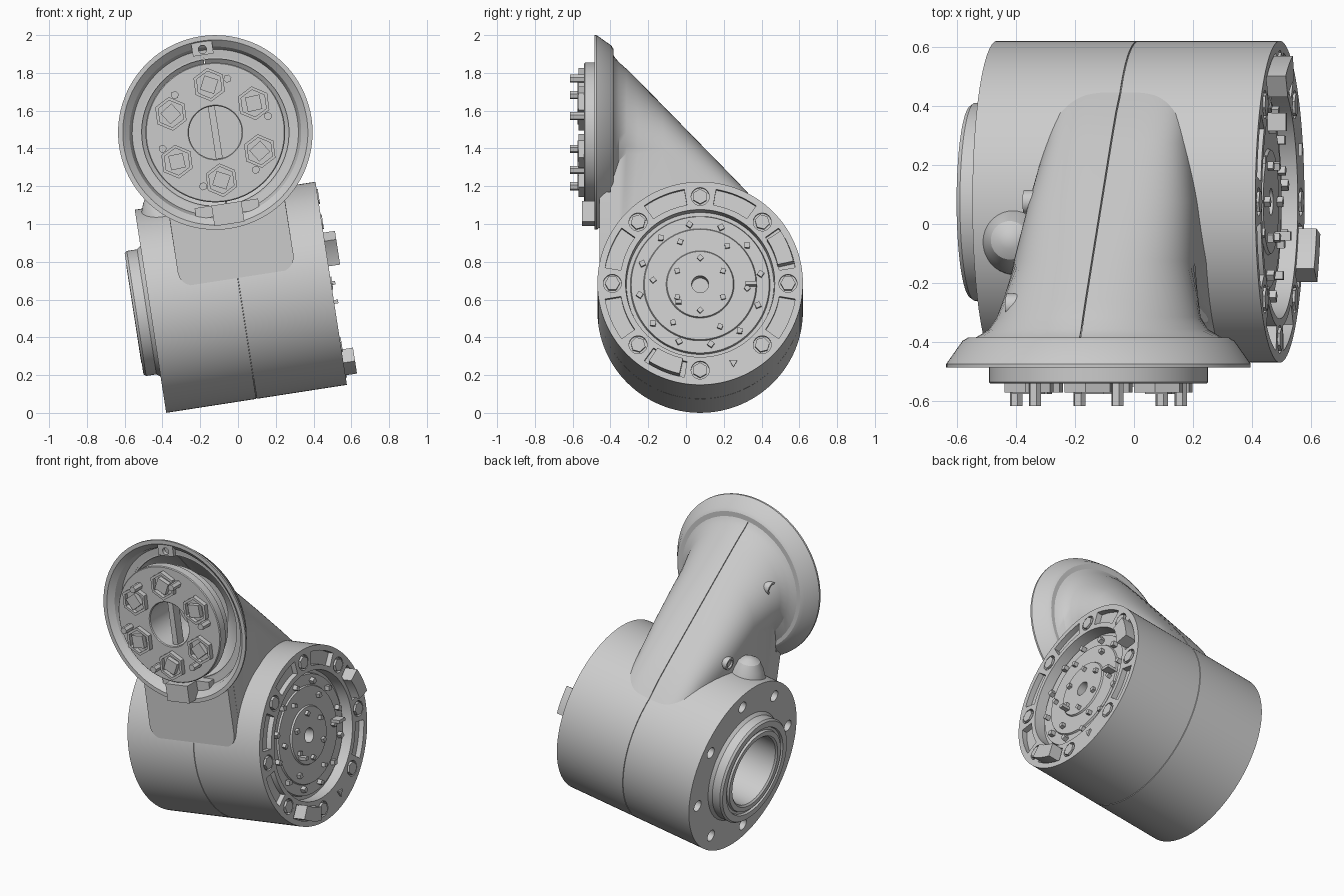
import bpy, bmesh
from math import radians, cos, sin, acos, pi
from mathutils import Matrix

if "Cube" in bpy.data.objects:
    bpy.data.objects.remove(bpy.data.objects["Cube"])

grey = bpy.data.materials.new("machined grey")
grey.use_nodes = True
COLOR = (0.6, 0.6, 0.6, 1)
grey.diffuse_color = COLOR
grey.node_tree.nodes["Principled BSDF"].inputs["Base Color"].default_value = COLOR

# Whole joint leans sideways; SIDE looks along the drum, FRONT along the flange
R, HALF, FLANGE_W = 0.544, 0.484, 0.883
BASE = Matrix.Translation((0.015, 0.075, 0.612)) @ Matrix.Rotation(radians(-8.8), 4, 'Y')
SIDE = BASE @ Matrix.Rotation(pi / 2, 4, 'Y')
FRONT = BASE @ Matrix.Translation((0, 0, FLANGE_W)) @ Matrix.Rotation(pi / 2, 4, 'X')


def finish(name, bm, frame):
    bmesh.ops.remove_doubles(bm, verts=bm.verts, dist=1e-5)
    bmesh.ops.recalc_face_normals(bm, faces=bm.faces)
    mesh = bpy.data.meshes.new(name)
    bm.to_mesh(mesh)
    bm.free()
    mesh.materials.append(grey)
    obj = bpy.data.objects.new(name, mesh)
    bpy.context.collection.objects.link(obj)
    obj.matrix_world = frame
    return obj


def lathe(name, profile, frame, steps=96):
    """Spin a (radius, height) outline round the frame's z axis."""
    bm = bmesh.new()
    vs = [bm.verts.new((r, 0, h)) for r, h in profile]
    es = [bm.edges.new(p) for p in zip(vs, vs[1:] + vs[:1])
          if p[0].co.x > 0 or p[1].co.x > 0]
    bmesh.ops.spin(bm, geom=vs + es, cent=(0, 0, 0), axis=(0, 0, 1),
                   angle=2 * pi, steps=steps, use_merge=True)
    return finish(name, bm, frame)


def prisms(name, outlines, h0, h1, frame):
    """Extrude flat outlines between two heights."""
    bm = bmesh.new()
    for pts in outlines:
        lo = [bm.verts.new((x, y, h0)) for x, y in pts]
        hi = [bm.verts.new((x, y, h1)) for x, y in pts]
        bm.faces.new(lo)
        bm.faces.new(hi)
        for i in range(len(pts)):
            j = (i + 1) % len(pts)
            bm.faces.new((lo[i], lo[j], hi[j], hi[i]))
    return finish(name, bm, frame)


def polar(r, deg):
    return r * cos(radians(deg)), r * sin(radians(deg))


def ngon(center, r, n, turn=0):
    return [(center[0] + x, center[1] + y)
            for x, y in (polar(r, turn + 360 * i / n) for i in range(n))]


def ring_of(dist, count, start, r, n, turn=0):
    step = 360 / count
    return [ngon(polar(dist, start + i * step), r, n, start + i * step + turn)
            for i in range(count)]


def arc_slot(mid, span, r0, r1, n=8):
    angles = [mid - span / 2 + span * i / n for i in range(n + 1)]
    return [polar(r1, a) for a in angles] + [polar(r0, a) for a in reversed(angles)]


def box(x0, x1, y0, y1):
    return [(x0, y0), (x1, y0), (x1, y1), (x0, y1)]


def cut(obj, *cutters):
    for c in cutters:
        c.hide_render = True
        mod = obj.modifiers.new("cut", 'BOOLEAN')
        mod.operation, mod.solver, mod.object = 'DIFFERENCE', 'EXACT', c
        bpy.context.view_layer.objects.active = obj
        bpy.ops.object.modifier_apply(modifier=mod.name)
        bpy.data.objects.remove(c)


# Drum: stepped recess on the right, hollow boss on the left, seam in the middle
drum = lathe("drum", [
    (0, HALF - 0.11), (0.045, HALF - 0.11), (0.045, HALF - 0.03), (0.175, HALF - 0.03),
    (0.18, HALF - 0.04), (0.295, HALF - 0.04), (0.30, HALF - 0.05), (0.365, HALF - 0.05),
    (0.37, HALF - 0.07), (0.39, HALF - 0.07), (0.395, HALF),
    (R, HALF), (R, 0.002), (R - 0.005, 0.001), (R - 0.005, -0.001), (R, -0.002),
    (R, -HALF), (0.35, -HALF), (0.335, -HALF - 0.02), (0.335, -HALF - 0.075),
    (0.325, -HALF - 0.088), (0.285, -HALF - 0.088), (0.28, -HALF - 0.075),
    (0.265, -HALF - 0.075), (0.26, -HALF - 0.09), (0.23, -HALF - 0.09),
    (0.22, -HALF - 0.08), (0.22, -0.2), (0, -0.2)], SIDE, 128)
slots = [22.5 + 45 * k for k in range(1, 8)]
cut(drum,
    prisms("slot_cutter", [arc_slot(a, 26, 0.425, 0.51) for a in slots],
           HALF - 0.035, HALF + 0.1, SIDE),
    prisms("socket_cutter", ring_of(0.465, 8, 0, 0.048, 20), HALF - 0.02, HALF + 0.1, SIDE),
    prisms("mount_hole_cutter", ring_of(0.455, 8, 32.5, 0.036, 20),
           -HALF - 0.1, -HALF + 0.08, SIDE))

# Right face hardware
prisms("face_bolts", ring_of(0.465, 8, 0, 0.04, 6), HALF - 0.03, HALF + 0.006, SIDE)
prisms("face_blocks", [arc_slot(a, 20, 0.42, 0.505) for a in (112.5, -22.5)],
       HALF - 0.05, HALF + 0.062, SIDE)
prisms("face_stub", [ngon(polar(0.46, 22.5), 0.025, 3)], HALF - 0.01, HALF + 0.012, SIDE)
prisms("outer_screws", ring_of(0.325, 12, 10, 0.02, 4), HALF - 0.06, HALF - 0.02, SIDE)
prisms("middle_screws", ring_of(0.25, 6, 25, 0.018, 4), HALF - 0.05, HALF - 0.015, SIDE)
prisms("inner_screws", ring_of(0.14, 6, 0, 0.018, 4), HALF - 0.05, HALF - 0.01, SIDE)
prisms("face_pins", [box(-0.01, 0.01, 0.24, 0.30), box(0.09, 0.11, -0.13, -0.10)],
       HALF - 0.06, HALF + 0.022, SIDE)

# Arm: two shells lofted from the flange back into the drum, flatter towards the back
sections = [(-0.475, 0.445, 1.325, 2.0), (-0.455, 0.41, 1.285, 2.0),
            (-0.43, 0.37, 1.255, 2.0), (-0.39, 0.345, 1.22, 2.0),
            (-0.33, 0.33, 1.16, 2.0), (-0.2, 0.31, 1.025, 2.2), (0.0, 0.285, 0.815, 2.6),
            (0.2, 0.25, 0.605, 3.2), (0.30, 0.24, 0.495, 3.6), (0.38, 0.225, 0.385, 4.0)]
GAP, FOOT, PAD = 0.002, 0.08, 0.31
for side, label in ((1, "left"), (-1, "right")):
    bm = bmesh.new()
    loops = []
    for y, hw, top, power in sections:
        low = min(PAD, hw)
        start = -acos(low / hw)
        mid = top - hw
        pts = [(GAP, FOOT), (low, FOOT)]
        for i in range(19):
            a = start + (pi / 2 - start) * i / 18
            c, s = max(0, cos(a)), sin(a)
            if s > 0:
                c, s = c ** (2 / power), s ** (2 / power)
            pts.append((max(GAP, hw * c), mid + hw * s))
        loops.append([bm.verts.new((side * u, y, w)) for u, w in pts])
    for a, b in zip(loops, loops[1:]):
        for i in range(len(a)):
            j = (i + 1) % len(a)
            bm.faces.new((a[i], a[j], b[j], b[i]))
    bm.faces.new(loops[0])
    bm.faces.new(loops[-1])
    shell = finish("arm_shell_" + label, bm, BASE)
    cut(shell, lathe("pocket_cutter", [(0, 0.6), (0.39, 0.6), (0.39, 0.455), (0.22, 0.32),
                                       (0, 0.32)], FRONT, 64))

# Pad under the flange, rounded at its lower corners
rim = [polar(0.48, -130 + 8 * i) for i in range(11)]
foot = FOOT - FLANGE_W + 0.02
corner = 0.08
lower = [(PAD - corner + corner * cos(a), foot + corner + corner * sin(a))
         for a in (-pi / 2 * i / 5 for i in range(6))]
prisms("arm_pad", [rim + lower + [(-x, y) for x, y in reversed(lower)]], 0.3, 0.534, FRONT)

# Flange lip with conical back
lathe("flange_lip", [(0.515, 0.56), (0.515, 0.548), (0.46, 0.47), (0.44, 0.458),
                     (0.40, 0.458), (0.40, 0.476), (0.44, 0.48), (0.455, 0.53),
                     (0.49, 0.56)], FRONT, 96)
tab = prisms("flange_tab", [box(-0.055, 0.055, 0.415, 0.485)], 0.53, 0.556, FRONT)
cut(tab, prisms("tab_cutter", [ngon((0, 0.445), 0.022, 16)], 0.4, 0.7, FRONT))
prisms("flange_key", [box(-0.08, 0.08, -0.49, -0.38)], 0.46, 0.625, FRONT)
prisms("key_shoulders", [box(-0.17, -0.08, -0.44, -0.38), box(0.08, 0.17, -0.44, -0.38)],
       0.46, 0.53, FRONT)

# Hub disc with bored centre and stem, lugs, bolts and pins
lathe("hub_disc", [(0.14, 0.30), (0.14, 0.61), (0.145, 0.615), (0.365, 0.615),
                   (0.37, 0.61), (0.37, 0.56), (0.33, 0.55), (0.33, 0.48), (0.18, 0.48),
                   (0.18, 0.30)], FRONT, 96)
lugs = prisms("hub_lugs", ring_of(0.255, 6, 28.5, 0.09, 6), 0.60, 0.645, FRONT)
cut(lugs, prisms("lug_cutter", ring_of(0.255, 6, 28.5, 0.072, 6), 0.62, 0.7, FRONT))
prisms("hub_bolts", ring_of(0.255, 6, 28.5, 0.055, 4, 20), 0.60, 0.65, FRONT)
prisms("hub_pins", ring_of(0.292, 6, 8.5, 0.022, 6), 0.60, 0.69, FRONT)
prisms("hub_bar", [box(-0.018, 0.018, -0.14, 0.14)], 0.52, 0.58, FRONT)

# Rounded boss beside the arm, on the left end of the drum
boss = BASE @ Matrix.Translation((-0.345, -0.13, 0.40))
lathe("side_boss", [(0, 0), (0.13, 0), (0.115, 0.10), (0.09, 0.17), (0.065, 0.215),
                    (0.03, 0.235), (0, 0.24)], boss, 40)

# Clamp screws on the arm flank
for name, y, w, u in (("upper", -0.35, 1.0, 0.275), ("lower", 0.0, 0.62, 0.275)):
    spot = BASE @ Matrix.Translation((-u, y, w)) @ Matrix.Rotation(-pi / 2, 4, 'Y')
    lathe("clamp_screw_" + name, [(0, -0.03), (0.04, -0.03), (0.04, 0.02), (0.028, 0.02),
                                  (0.024, 0.01), (0, 0.01)], spot, 20)

# Smooth round surfaces, keep machined edges crisp
bpy.ops.object.select_all(action='DESELECT')
for obj in bpy.context.collection.objects:
    if obj.type == 'MESH' and grey.name in obj.data.materials:
        obj.select_set(True)
        bpy.context.view_layer.objects.active = obj
bpy.ops.object.shade_smooth_by_angle(angle=radians(30))
